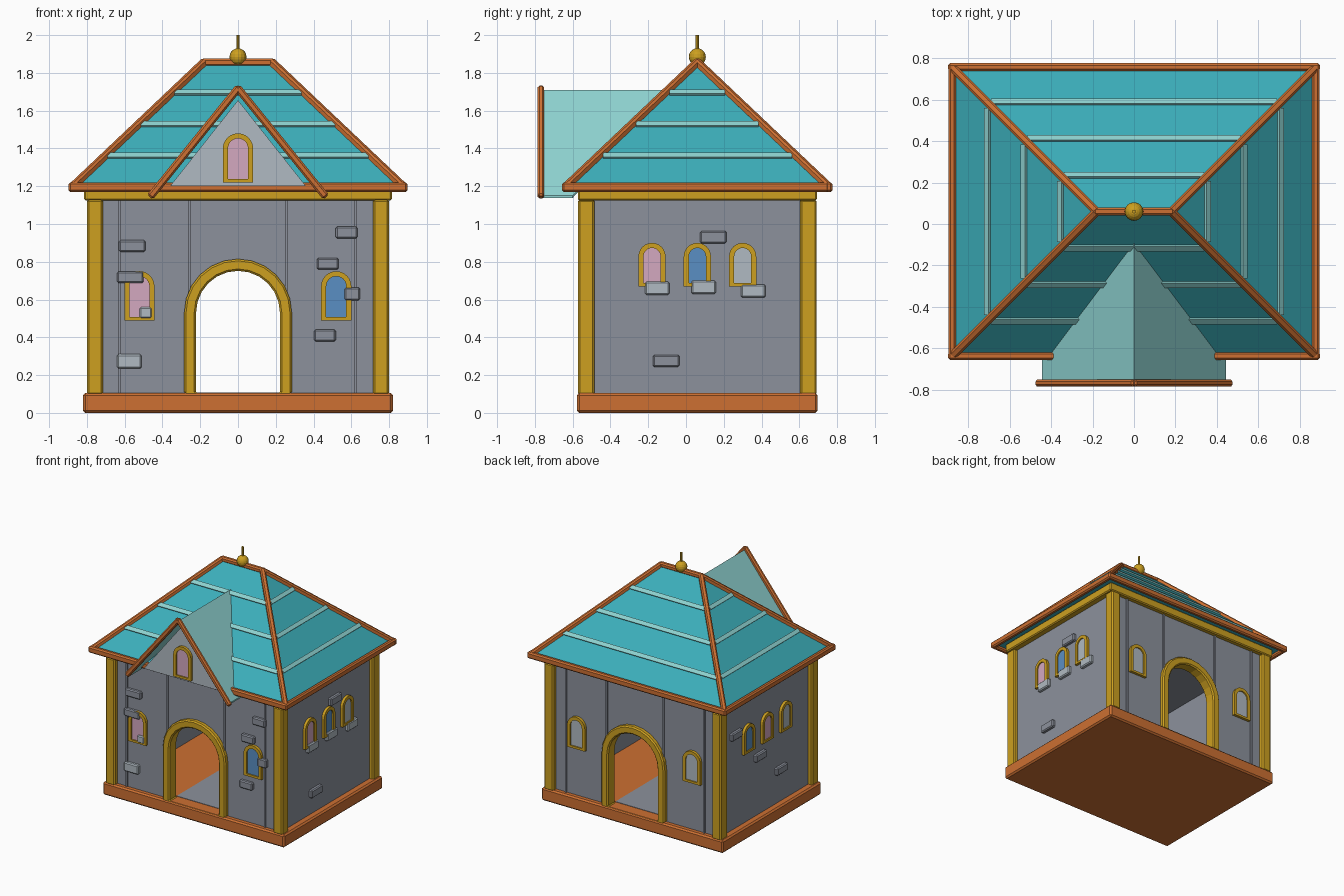
import bpy, bmesh, math
from mathutils import Vector, Matrix

if "Cube" in bpy.data.objects:
    bpy.data.objects.remove(bpy.data.objects["Cube"])

CY = 0.06                      # depth centre of the house
WX, WY = 0.765, 0.595          # half sizes of the wall block
BASE, TOP = 0.105, 1.13        # floor and wall top heights


def material(name, r, g, b):
    lin = [((c / 255 + 0.055) / 1.055) ** 2.4 for c in (r, g, b)]
    m = bpy.data.materials.new(name)
    m.diffuse_color = (*lin, 1)
    m.use_nodes = True
    m.node_tree.nodes["Principled BSDF"].inputs["Base Color"].default_value = m.diffuse_color
    return m


ORANGE = material("orange wood", 205, 112, 50)
GOLD = material("gold trim", 205, 160, 32)
GREY = material("grey stone", 140, 145, 156)
PALE = material("pale stone", 176, 186, 194)
TEAL = material("teal roof", 60, 175, 187)
MINT = material("mint roof", 142, 210, 208)
PINK = material("pink glass", 212, 168, 192)
BLUE = material("blue glass", 90, 143, 196)


def finish(name, bm, mat, bevel=0):
    bmesh.ops.recalc_face_normals(bm, faces=bm.faces)
    me = bpy.data.meshes.new(name)
    bm.to_mesh(me)
    bm.free()
    me.materials.append(mat)
    ob = bpy.data.objects.new(name, me)
    bpy.context.collection.objects.link(ob)
    if bevel:
        mod = ob.modifiers.new("bevel", 'BEVEL')
        mod.width, mod.segments = bevel, 1
    return ob


def box(name, x, y, z, mat, bevel=0):
    """Box from (min, max) pairs."""
    bm = bmesh.new()
    bmesh.ops.create_cube(bm, size=1)
    for v in bm.verts:
        v.co = [(a + b) / 2 + c * (b - a) for (a, b), c in zip((x, y, z), v.co)]
    return finish(name, bm, mat, bevel)


def bar(name, p, q, w, h, mat, up=(0, 0, 1), bevel=0.01, extra=0.0):
    """Rectangular beam between two points."""
    p, q = Vector(p), Vector(q)
    ax = (q - p).normalized()
    side = Vector(up).cross(ax).normalized()
    rot = Matrix((ax, side, ax.cross(side))).transposed()
    bm = bmesh.new()
    bmesh.ops.create_cube(bm, size=1)
    for v in bm.verts:
        local = Vector((v.co.x * ((q - p).length + extra), v.co.y * w, v.co.z * h))
        v.co = (p + q) / 2 + rot @ local
    return finish(name, bm, mat, bevel)


def on_wall(wall, u, v, d):
    """Point on a wall: u along it, v up, d outward."""
    return {"front": (u, CY - WY - d, v), "back": (u, CY + WY + d, v),
            "right": (WX + d, u, v), "left": (-WX - d, u, v),
            "dormer": (u, -0.70 - d, v)}[wall]


def plate(name, wall, pts, d0, d1, mat, inner=None, bevel=0):
    """Extruded outline; with an inner outline it becomes a frame."""
    bm = bmesh.new()
    rings = [[[bm.verts.new(on_wall(wall, u, v, d)) for u, v in loop]
              for d in (d0, d1)] for loop in ([pts, inner] if inner else [pts])]
    n = len(pts)
    for a, b in rings:
        for i in range(n):
            j = (i + 1) % n
            bm.faces.new((a[i], a[j], b[j], b[i]))
    for k in (0, 1):
        if not inner:
            bm.faces.new(rings[0][k])
            continue
        o, s = rings[0][k], rings[1][k]
        for i in range(n):
            j = (i + 1) % n
            bm.faces.new((o[i], o[j], s[j], s[i]))
    return finish(name, bm, mat, bevel)


def arch(c, r, bottom, spring, n=12):
    curve = [(c + r * math.cos(math.pi * i / n), spring + r * math.sin(math.pi * i / n))
             for i in range(n + 1)]
    return [(c + r, bottom)] + curve + [(c - r, bottom)]


def window(wall, c, bottom, r, height, glass):
    spring = bottom + height - r
    inside = arch(c, r - 0.027, bottom + 0.018, spring)
    plate(wall + "_window_frame", wall, arch(c, r, bottom, spring), -0.01, 0.022, GOLD, inside)
    plate(wall + "_window_glass", wall, inside, -0.01, 0.012, glass)


def brick(wall, u, v, mat, w=0.135, h=0.062):
    pts = [(u - w/2, v - h/2), (u + w/2, v - h/2), (u + w/2, v + h/2), (u - w/2, v + h/2)]
    plate(wall + "_brick", wall, pts, -0.01, 0.027, mat, bevel=0.008)


# Base and floor
box("base", (-0.82, 0.82), (CY - 0.637, CY + 0.637), (0, BASE), ORANGE, 0.012)
box("passage_floor", (-0.225, 0.225), (CY - 0.53, CY + 0.53), (BASE - 0.01, BASE + 0.003), GREY)

# Walls with arched doorways front and back
SPRING = 0.53
for wall in ("front", "back"):
    hole = arch(0, 0.235, BASE - 0.005, SPRING)
    outline = [(WX, BASE - 0.005), (WX, TOP), (-WX, TOP), (-WX, BASE - 0.005)]
    plate(wall + "_wall", wall, outline + hole[::-1], -0.06, 0, GREY)
    plate(wall + "_door_arch", wall, arch(0, 0.285, BASE - 0.003, SPRING), -0.06, 0.036, GOLD,
          arch(0, 0.222, BASE - 0.003, SPRING), 0.01)
    for x in (-0.627, -0.258, 0.255, 0.622):
        plate(wall + "_seam", wall, [(x - .007, BASE), (x + .007, BASE),
              (x + .007, TOP), (x - .007, TOP)], -0.01, 0.01, GREY)
for s, name in ((-1, "left_wall"), (1, "right_wall")):
    box(name, sorted((s * WX, s * (WX - 0.06))), (CY - WY + 0.05, CY + WY - 0.05),
        (BASE - 0.005, TOP), GREY)
box("ceiling", (-0.74, 0.74), (CY - 0.57, CY + 0.57), (1.08, TOP), GREY)

# Corner posts and the top beam
for sx in (-1, 1):
    for sy in (-1, 1):
        x, y = sx * 0.757, CY + sy * 0.588
        box("corner_post", (x - .042, x + .042), (y - .044, y + .044), (BASE - .01, TOP), GOLD, 0.01)
box("top_beam", (-0.815, 0.815), (CY - 0.633, CY + 0.633), (1.125, 1.195), GOLD, 0.008)

# Windows
for wall, a, b in (("front", PINK, BLUE), ("back", PALE, PALE)):
    window(wall, -0.522, 0.49, 0.08, 0.26, a)
    window(wall, 0.52, 0.49, 0.08, 0.26, b)
for wall, panes in (("right", (PINK, BLUE, PALE)), ("left", (PALE, PINK, BLUE))):
    for i, glass in enumerate(panes):
        window(wall, CY + (i - 1) * 0.24, 0.67, 0.072, 0.23, glass)

# Loose bricks
for u, v in ((-0.56, 0.883), (-0.57, 0.718), (0.575, 0.955), (0.475, 0.79), (0.46, 0.41)):
    brick("front", u, v, GREY, 0.115 if u > 0 else 0.14)
brick("front", 0.605, 0.63, GREY, 0.08, 0.07)
brick("front", -0.575, 0.273, PALE, 0.13, 0.075)
brick("front", -0.488, 0.53, PALE, 0.065, 0.06)
for u, v in ((-0.152, 0.66), (0.093, 0.665), (0.357, 0.645)):
    brick("right", u, v, PALE, 0.13, 0.07)
for u, v in ((0.145, 0.93), (-0.105, 0.275), ):
    brick("right", u, v, GREY, 0.14, 0.065)
for u, v in ((0.46, 0.87), (0.15, 0.58), (-0.12, 0.37)):
    brick("left", u, v, GREY)

# Main hipped roof
EX, EY, EZ = 0.877, 0.697, 1.195      # eave half sizes and height
RX, RZ = 0.18, 1.855                  # ridge half length and height
bm = bmesh.new()
c = [bm.verts.new((x, CY + y, EZ)) for x, y in ((-EX, -EY), (EX, -EY), (EX, EY), (-EX, EY))]
r = [bm.verts.new((s * RX, CY, RZ)) for s in (-1, 1)]
for f in ((c[0], c[1], r[1], r[0]), (c[2], c[3], r[0], r[1]),
          (c[1], c[2], r[1]), (c[3], c[0], r[0]), c[::-1]):
    bm.faces.new(f)
finish("main_roof", bm, TEAL)

bar("ridge_beam", (-RX, CY, RZ), (RX, CY, RZ), 0.04, 0.04, ORANGE, extra=0.03)
for s in (-1, 1):
    bar("long_eave_beam", (-EX, CY + s * EY, EZ), (EX, CY + s * EY, EZ), 0.038, 0.052, ORANGE, extra=0.04)
    bar("short_eave_beam", (s * EX, CY - EY, EZ), (s * EX, CY + EY, EZ), 0.038, 0.052, ORANGE, extra=0.03)
    for t in (-1, 1):
        bar("hip_beam", (s * EX, CY + t * EY, EZ), (s * RX, CY, RZ), 0.04, 0.042, ORANGE, extra=0.02)

# Battens across each roof slope
for z in (1.358, 1.525, 1.692):
    t = (RZ - z) / (RZ - EZ)
    x, y = RX + (EX - RX) * t, EY * t
    for s in (-1, 1):
        bar("long_batten", (0.015 - x, CY + s * y, z), (x - 0.015, CY + s * y, z),
            0.032, 0.024, MINT, (0, s * (RZ - EZ), EY), 0)
        bar("short_batten", (s * x, CY - y + 0.025, z), (s * x, CY + y - 0.025, z),
            0.032, 0.024, MINT, (s * (RZ - EZ), 0, EX - RX), 0)

# Front dormer: roof sheets, gable, rafters and window
for s in (-1, 1):
    bm = bmesh.new()
    sheet = ((0, -0.765, 1.71), (0, -0.09, 1.71), (s * 0.445, -0.6, 1.15), (s * 0.445, -0.765, 1.15))
    top = [bm.verts.new(p) for p in sheet]
    low = [bm.verts.new((x, y, z - 0.012)) for x, y, z in sheet]
    bm.faces.new(top)
    bm.faces.new(low[::-1])
    for i in range(4):
        j = (i + 1) % 4
        bm.faces.new((top[i], top[j], low[j], low[i]))
    finish("dormer_roof", bm, MINT)
    bar("dormer_rafter", (s * 0.46, -0.768, 1.15), (0, -0.768, 1.718), 0.034, 0.04, ORANGE,
        extra=0.02)
plate("dormer_gable", "dormer", [(-0.36, 1.2), (0.36, 1.2), (0, 1.655)], -0.06, 0, PALE)
window("dormer", 0, 1.22, 0.08, 0.26, PINK)

# Finial ball and spike
for name, z0, z1, rad in (("finial_spike", 1.85, 2.0, 0.009),):
    bm = bmesh.new()
    bmesh.ops.create_cone(bm, cap_ends=True, segments=8, radius1=rad, radius2=rad, depth=z1 - z0,
                          matrix=Matrix.Translation((0, CY, (z0 + z1) / 2)))
    finish(name, bm, GOLD)
bm = bmesh.new()
bmesh.ops.create_uvsphere(bm, u_segments=16, v_segments=10, radius=0.045,
                          matrix=Matrix.Translation((0, CY, 1.885)))
finish("finial_ball", bm, GOLD)
